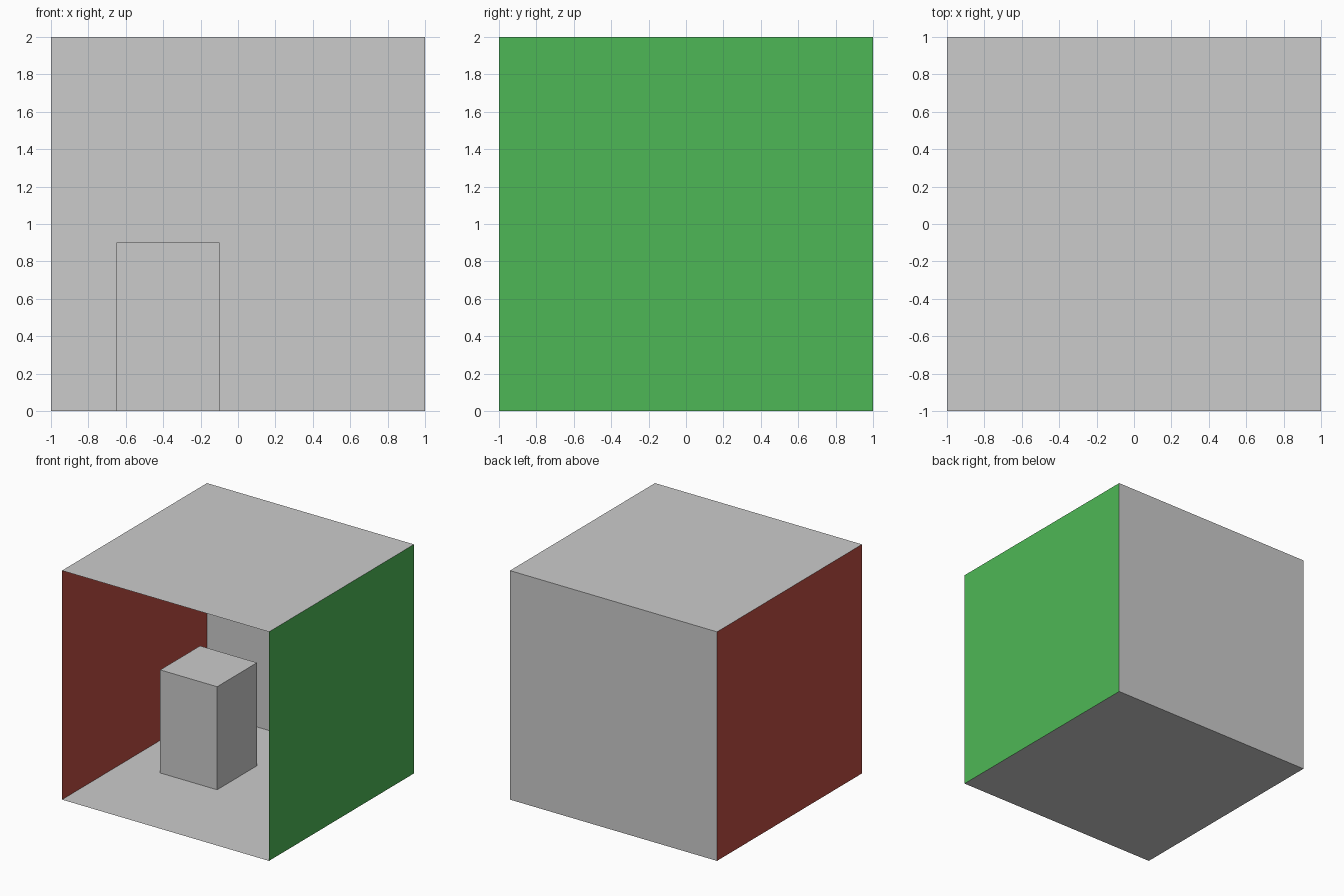
import bpy, bmesh
from math import pi
from mathutils import Matrix

if "Cube" in bpy.data.objects:
    bpy.data.objects.remove(bpy.data.objects["Cube"])


def material(name, rgb):
    mat = bpy.data.materials.new(name)
    mat.diffuse_color = (*rgb, 1)
    mat.use_nodes = True
    mat.node_tree.nodes["Principled BSDF"].inputs["Base Color"].default_value = mat.diffuse_color
    return mat


def panel(name, loc, rot, mat=None):
    """Thin 2 x 2 sheet, its normal pointing into the room."""
    bpy.ops.mesh.primitive_plane_add(size=2, location=loc, rotation=rot)
    ob = bpy.context.object
    ob.name = name
    if mat:
        ob.data.materials.append(mat)
    return ob


red = material("red_paint", (0.52, 0.077, 0.055))
green = material("green_paint", (0.076, 0.477, 0.093))

# Room open at the front
panel("floor", (0, 0, 0), (0, 0, 0))
panel("ceiling", (0, 0, 2), (pi, 0, 0))
panel("back_wall", (0, 1, 1), (pi / 2, 0, 0))
panel("left_wall", (-1, 0, 1), (0, pi / 2, 0), red)
panel("right_wall", (1, 0, 1), (0, -pi / 2, 0), green)

# Upright block on the floor, open underneath where it meets the floor
bm = bmesh.new()
bmesh.ops.create_cube(bm, size=1, matrix=Matrix.Translation((-0.375, 0.13, 0.45))
                      @ Matrix.Diagonal((0.55, 0.55, 0.9, 1)))
bm.normal_update()
bmesh.ops.delete(bm, geom=[f for f in bm.faces if f.normal.z < -0.5], context='FACES')
mesh = bpy.data.meshes.new("block")
bm.to_mesh(mesh)
bm.free()
bpy.context.collection.objects.link(bpy.data.objects.new("block", mesh))
